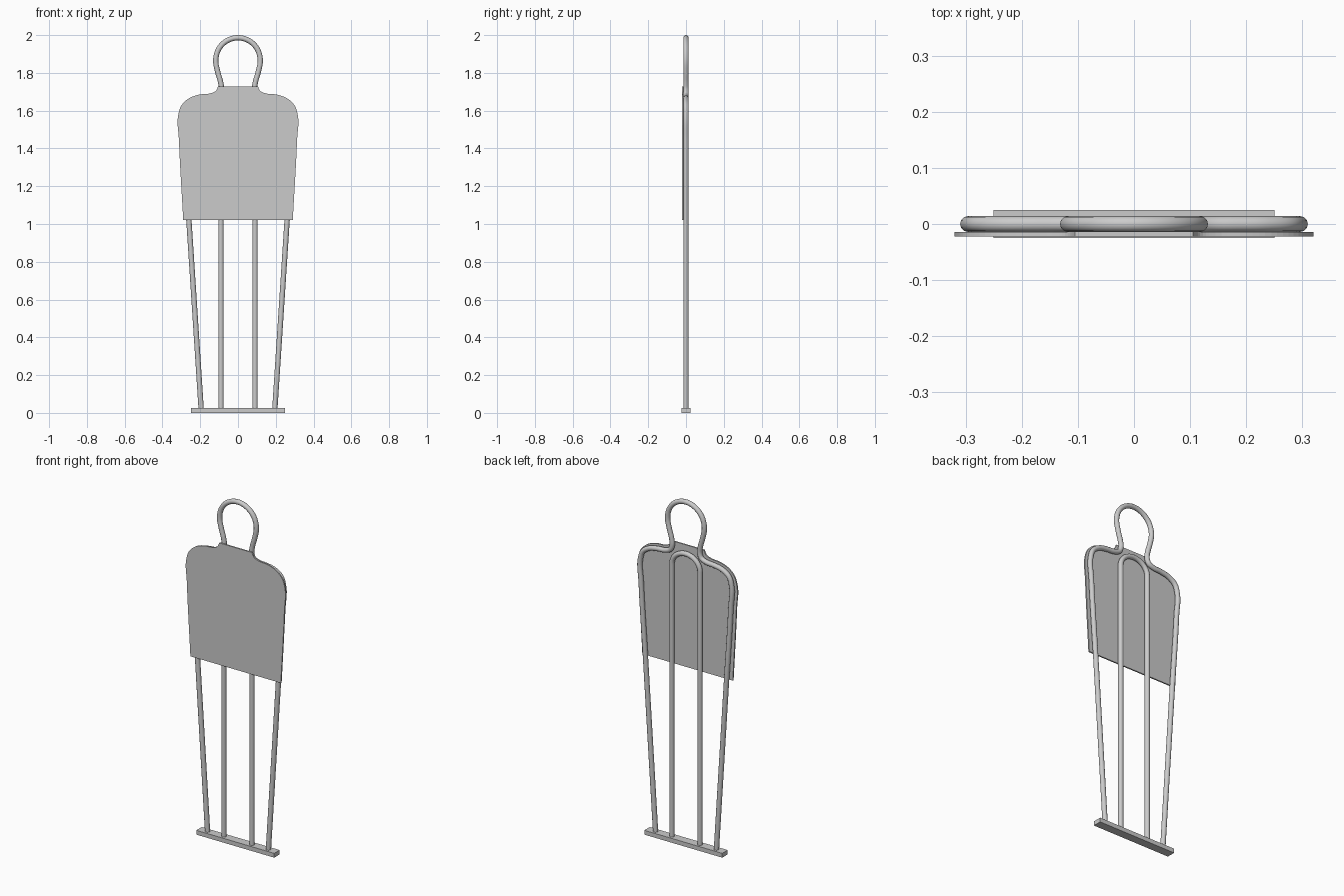
import bpy, bmesh, math
from mathutils import Vector

if "Cube" in bpy.data.objects:
    bpy.data.objects.remove(bpy.data.objects["Cube"])

TUBE_R = 0.014


def smooth_path(pts, steps=5):
    """Chord-scaled Hermite spline through 2D points (x, z)."""
    p = [Vector(q) for q in pts]
    n = len(p)
    tan = []
    for i in range(n):
        if i == 0:
            tan.append((p[1] - p[0]).normalized())
        elif i == n - 1:
            tan.append((p[-1] - p[-2]).normalized())
        else:
            a, b = p[i] - p[i - 1], p[i + 1] - p[i]
            tan.append((a / a.length_squared + b / b.length_squared).normalized())
    out = []
    for i in range(n - 1):
        d = (p[i + 1] - p[i]).length
        for k in range(steps):
            t = k / steps
            out.append((2*t**3 - 3*t**2 + 1) * p[i] + (t**3 - 2*t**2 + t) * d * tan[i]
                       + (3*t**2 - 2*t**3) * p[i + 1] + (t**3 - t**2) * d * tan[i + 1])
    out.append(p[-1])
    return out


def mirrored(half):
    """Append the mirror image of a path that ends at the centre line."""
    return half + [(-x, z) for x, z in reversed(half) if abs(x) > 1e-6]


def tube(name, pts):
    cu = bpy.data.curves.new(name, 'CURVE')
    cu.dimensions = '3D'
    cu.bevel_depth = TUBE_R
    cu.bevel_resolution = 4
    cu.use_fill_caps = True
    sp = cu.splines.new('POLY')
    sp.points.add(len(pts) - 1)
    for q, v in zip(sp.points, pts):
        q.co = (v[0], 0, v[1], 1)
    ob = bpy.data.objects.new(name, cu)
    bpy.context.collection.objects.link(ob)
    bpy.ops.object.select_all(action='DESELECT')
    ob.select_set(True)
    bpy.context.view_layer.objects.active = ob
    bpy.ops.object.convert(target='MESH')
    bpy.ops.object.shade_smooth_by_angle(angle=math.radians(40))


def slab(name, outline, y0, y1):
    """Extrude an (x, z) outline from y0 to y1."""
    bm = bmesh.new()
    face = bm.faces.new([bm.verts.new((x, y0, z)) for x, z in outline])
    ext = bmesh.ops.extrude_face_region(bm, geom=[face])
    verts = [g for g in ext['geom'] if isinstance(g, bmesh.types.BMVert)]
    bmesh.ops.translate(bm, verts=verts, vec=(0, y1 - y0, 0))
    bmesh.ops.recalc_face_normals(bm, faces=bm.faces)
    me = bpy.data.meshes.new(name)
    bm.to_mesh(me)
    bm.free()
    ob = bpy.data.objects.new(name, me)
    bpy.context.collection.objects.link(ob)


# Base bar
slab("base_bar", [(-.25, 0), (.25, 0), (.25, .025), (-.25, .025)], -.025, .025)

# Outer frame: leg, shoulder, neck and head loop in one bent tube
half = [(-.195, .02), (-.26, 1.02), (-.288, 1.45), (-.293, 1.575), (-.277, 1.625),
        (-.235, 1.655), (-.18, 1.667), (-.13, 1.672), (-.099, 1.686), (-.088, 1.715),
        (-.092, 1.75), (-.106, 1.80)]
for a in (178, 150, 120):
    t = math.radians(a)
    half.append((.118 * math.cos(t), 1.867 + .119 * math.sin(t)))
half.append((0, 1.986))
tube("outer_frame", smooth_path(mirrored(half)))

# Inner legs: tall inverted U
arch = [(-.09, .02)] + [(.09 * math.cos(math.radians(a)), 1.605 + .08 * math.sin(math.radians(a)))
                        for a in range(180, -1, -10)] + [(.09, .02)]
tube("inner_legs", arch)

# Torso panel on the front
edge = smooth_path([(-.29, 1.022), (-.313, 1.45), (-.317, 1.575), (-.30, 1.627), (-.255, 1.668),
                    (-.20, 1.686), (-.145, 1.692), (-.118, 1.704), (-.105, 1.729)])
outline = [tuple(v) for v in edge]
slab("torso_panel", mirrored(outline), -.022, -.014)
